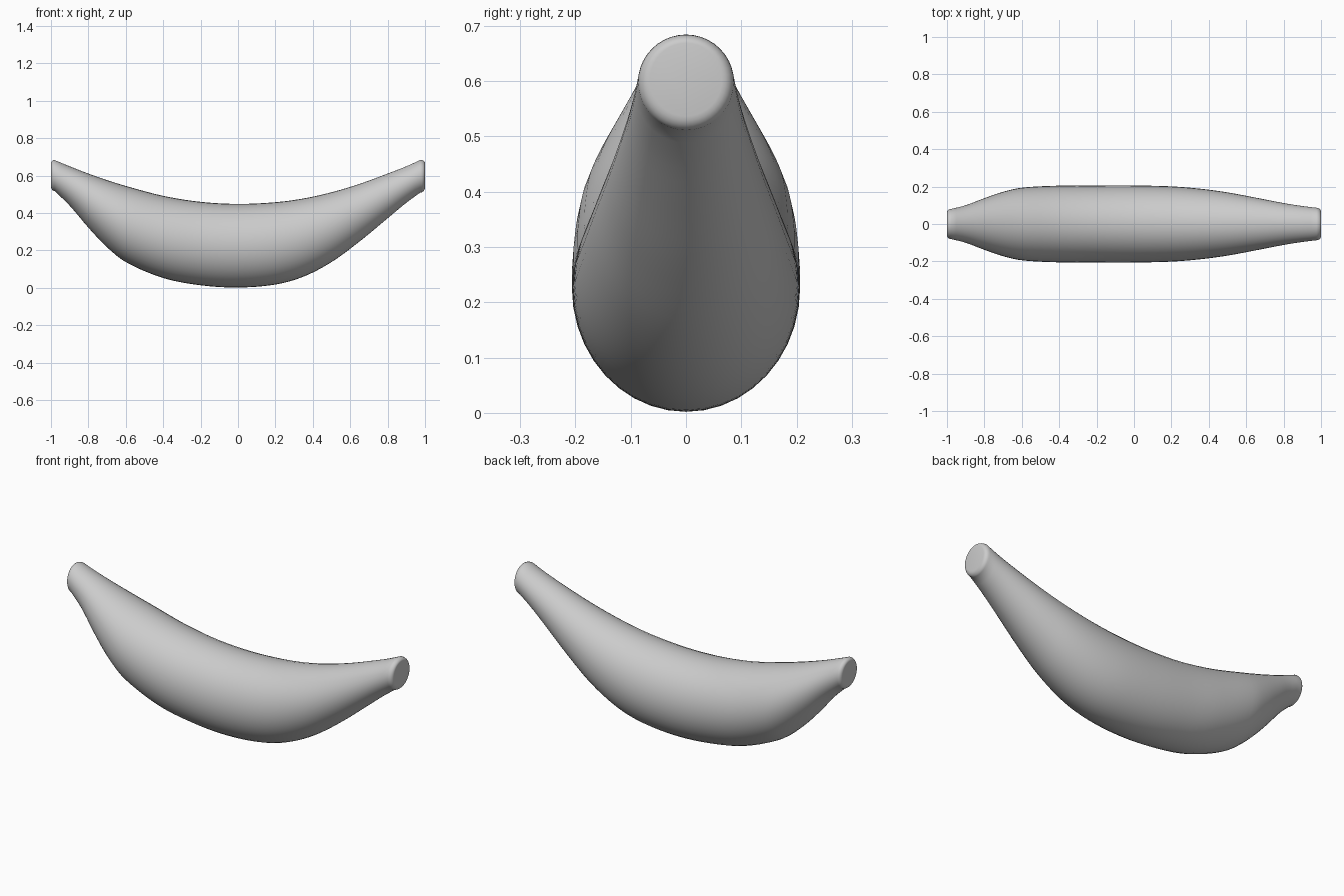
import bpy, bmesh, math

if "Cube" in bpy.data.objects:
    bpy.data.objects.remove(bpy.data.objects["Cube"])

# Stations along the fruit: x, underside z, top z, half width
STATIONS = [
    (-0.98, 0.517, 0.683, 0.080), (-0.90, 0.440, 0.650, 0.100),
    (-0.80, 0.322, 0.611, 0.138), (-0.70, 0.217, 0.576, 0.172),
    (-0.60, 0.138, 0.545, 0.194), (-0.40, 0.053, 0.492, 0.205),
    (-0.20, 0.014, 0.460, 0.206), (0.00, 0.002, 0.449, 0.206),
    (0.20, 0.018, 0.458, 0.201), (0.35, 0.060, 0.478, 0.189),
    (0.50, 0.138, 0.511, 0.169), (0.65, 0.248, 0.556, 0.141),
    (0.80, 0.372, 0.611, 0.112), (0.90, 0.455, 0.650, 0.096),
    (0.975, 0.510, 0.684, 0.087)]
SIDES = 40


def smooth_at(x):
    """Hermite interpolation of the stations at x."""
    n = len(STATIONS)
    i = max(k for k in range(n - 1) if STATIONS[k][0] <= x)

    def slope(k, c):
        a, b = STATIONS[max(k - 1, 0)], STATIONS[min(k + 1, n - 1)]
        return (b[c] - a[c]) / (b[0] - a[0])
    p, q = STATIONS[i], STATIONS[i + 1]
    h = q[0] - p[0]
    t = (x - p[0]) / h
    return (x,) + tuple(
        (2*t**3 - 3*t**2 + 1) * p[c] + (t**3 - 2*t**2 + t) * h * slope(i, c)
        + (3*t**2 - 2*t**3) * q[c] + (t**3 - t**2) * h * slope(i + 1, c)
        for c in (1, 2, 3))


def rounded_end(station, tip, radius=0.022, steps=5):
    """Shrinking rings that round the edge of a flat end."""
    x, lo, hi, w = station
    rings = []
    for k in range(1, steps + 1):
        a = math.pi / 2 * k / steps
        d = radius * (1 - math.cos(a))
        rings.append((x + (tip - x) * math.sin(a), lo + d * 1.2, hi - d * 0.7, w - d))
    return rings


# Body sections from end to end
x0, x1 = STATIONS[0][0], STATIONS[-1][0]
body = [smooth_at(x0 + (x1 - x0) * k / 64) for k in range(64)] + [STATIONS[-1]]
sections = rounded_end(body[0], -1.0)[::-1] + body + rounded_end(body[-1], 1.0)

# Loft elliptical rings into a closed skin
bm = bmesh.new()
rings = []
for x, lo, hi, w in sections:
    ring = []
    for s in range(SIDES):
        a = 2 * math.pi * s / SIDES
        ring.append(bm.verts.new((x, w * math.cos(a),
                                  (lo + hi) / 2 + (hi - lo) / 2 * math.sin(a))))
    rings.append(ring)
for r, q in zip(rings, rings[1:]):
    for s in range(SIDES):
        t = (s + 1) % SIDES
        bm.faces.new((r[s], r[t], q[t], q[s]))
bm.faces.new(rings[0])
bm.faces.new(rings[-1])
bmesh.ops.recalc_face_normals(bm, faces=bm.faces)

mesh = bpy.data.meshes.new("banana")
bm.to_mesh(mesh)
bm.free()
banana = bpy.data.objects.new("banana", mesh)
bpy.context.collection.objects.link(banana)
bpy.context.view_layer.objects.active = banana
banana.select_set(True)
bpy.ops.object.shade_smooth_by_angle(angle=math.radians(40))
